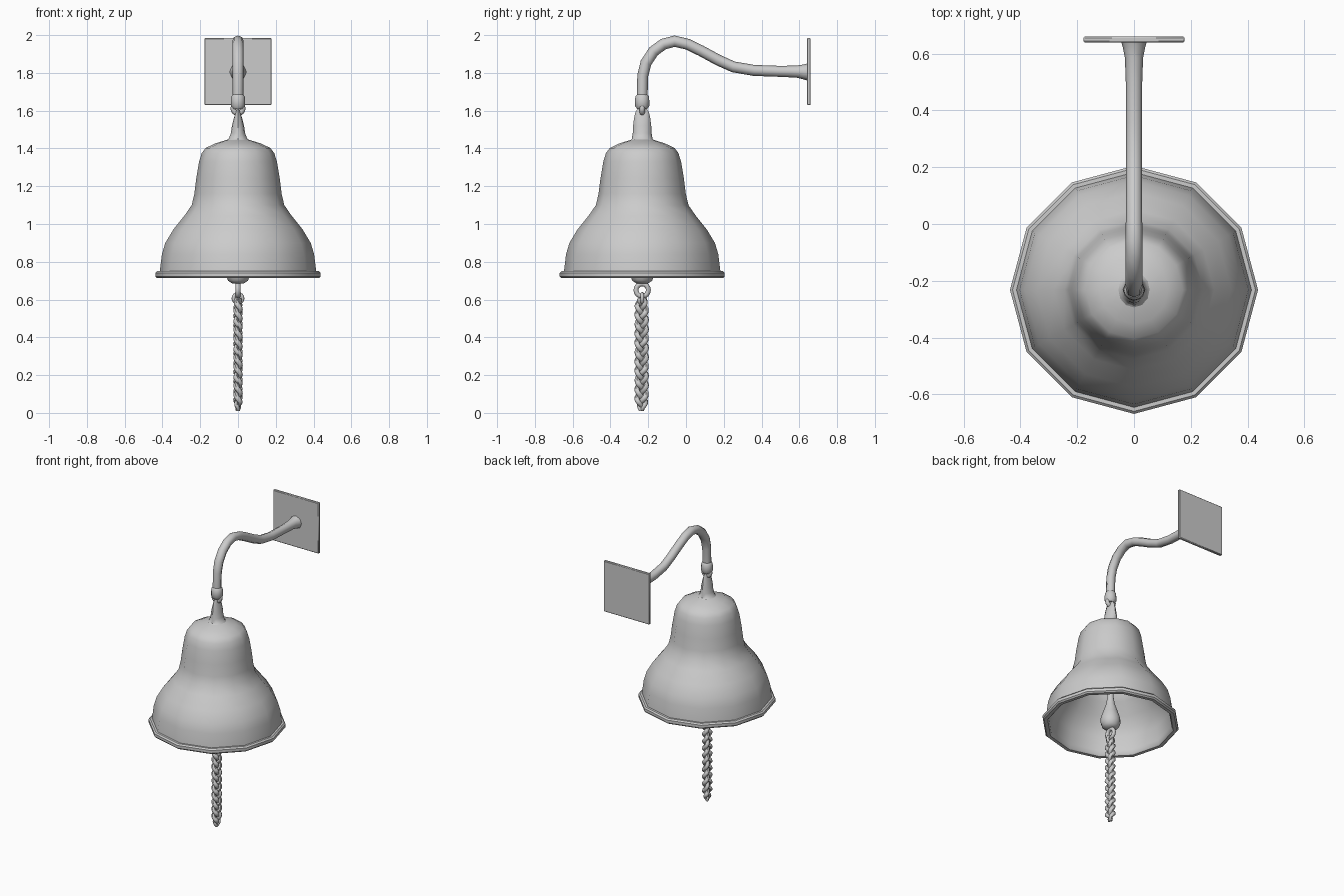
import bpy, bmesh
from math import sin, cos, pi, radians

if "Cube" in bpy.data.objects:
    bpy.data.objects.remove(bpy.data.objects["Cube"])

CY = -0.232  # y of the bell's axis


def finish(ob, angle=40):
    bpy.ops.object.select_all(action='DESELECT')
    ob.select_set(True)
    bpy.context.view_layer.objects.active = ob
    bpy.ops.object.shade_smooth_by_angle(angle=radians(angle))
    return ob


def lathe(name, profile, sides=12, cap=True):
    """Stack of (rx, ry, z) rings around the bell's axis."""
    bm = bmesh.new()
    rings = [[bm.verts.new((rx * cos(2 * pi * i / sides), CY + ry * sin(2 * pi * i / sides), z))
              for i in range(sides)] for rx, ry, z in profile]
    for a, b in zip(rings, rings[1:]):
        for i in range(sides):
            j = (i + 1) % sides
            bm.faces.new((a[i], a[j], b[j], b[i]))
    if cap:
        bm.faces.new(rings[0])
        bm.faces.new(rings[-1])
    bmesh.ops.recalc_face_normals(bm, faces=bm.faces)
    me = bpy.data.meshes.new(name)
    bm.to_mesh(me)
    bm.free()
    ob = bpy.data.objects.new(name, me)
    bpy.context.collection.objects.link(ob)
    return finish(ob)


def rnd(points):
    return [(r, r, z) for r, z in points]


def tube(name, points, res=2):
    """Swept round tube through (x, y, z, radius) points."""
    cu = bpy.data.curves.new(name, 'CURVE')
    cu.dimensions = '3D'
    cu.bevel_depth = 1.0
    cu.bevel_resolution = res
    cu.use_fill_caps = True
    sp = cu.splines.new('POLY')
    sp.points.add(len(points) - 1)
    for p, (x, y, z, r) in zip(sp.points, points):
        p.co = (x, y, z, 1)
        p.radius = r
    ob = bpy.data.objects.new(name, cu)
    bpy.context.collection.objects.link(ob)
    bpy.ops.object.select_all(action='DESELECT')
    ob.select_set(True)
    bpy.context.view_layer.objects.active = ob
    bpy.ops.object.convert(target='MESH')
    return finish(bpy.context.object, 60)


def ring(name, z, major, minor, rot):
    bpy.ops.mesh.primitive_torus_add(location=(0, CY, z), rotation=rot, major_radius=major,
                                     minor_radius=minor, major_segments=16, minor_segments=8)
    bpy.context.object.name = name
    return finish(bpy.context.object, 60)


# Wall plate
bpy.ops.mesh.primitive_cube_add(size=1, location=(0, 0.65, 1.807))
plate = bpy.context.object
plate.name = "wall_plate"
plate.scale = (0.355, 0.02, 0.355)
bpy.ops.object.transform_apply(location=False, rotation=False, scale=True)
bev = plate.modifiers.new("bevel", 'BEVEL')
bev.width = 0.004
bev.segments = 1
finish(plate)

# Curved arm, flared where it meets the plate
path = [(0.645, 1.805, .046), (0.625, 1.805, .040), (0.585, 1.807, .032), (0.50, 1.808, .029),
        (0.36, 1.813, .029), (0.25, 1.832, .029), (0.17, 1.868, .029), (0.08, 1.917, .029),
        (0.01, 1.951, .029), (-0.06, 1.968, .030), (-0.12, 1.952, .030), (-0.172, 1.914, .030),
        (-0.212, 1.853, .030), (-0.229, 1.785, .029), (CY, 1.66, .028)]
tube("arm", [(0, y, z, r) for y, z, r in path])

# Collar and hanging eye at the end of the arm
lathe("collar", rnd([(.028, 1.685), (.036, 1.675), (.038, 1.65), (.038, 1.625), (.026, 1.608)]))
ring("arm_eye", 1.612, .026, .014, (pi / 2, 0, 0))

# Bell neck, flattened towards the top
lathe("bell_neck", [(.075, .075, 1.435), (.05, .055, 1.45), (.038, .05, 1.48), (.032, .048, 1.52),
                    (.022, .043, 1.56), (.012, .036, 1.592), (.006, .024, 1.61)])

# Bell body: outside, rolled lip, then inside
outer = [(.002, 1.456), (.055, 1.447), (.12, 1.427), (.172, 1.402), (.192, 1.375), (.206, 1.33),
         (.221, 1.24), (.231, 1.16), (.245, 1.10), (.283, 1.045), (.343, .97), (.385, .90),
         (.403, .84), (.414, .75)]
lip = [(.428, .75), (.437, .741), (.437, .722), (.428, .713), (.405, .713), (.397, .722)]
inner = [(.394, .75), (.38, .84), (.363, .89), (.323, .956), (.263, 1.03), (.224, 1.09),
         (.205, 1.2), (.188, 1.33), (.16, 1.38), (.05, 1.42), (.002, 1.425)]
lathe("bell", rnd(outer + lip + inner), cap=True)

# Clapper
lathe("clapper", rnd([(.018, 1.43), (.018, 1.0), (.021, .91), (.03, .86), (.05, .80), (.063, .76),
                      (.064, .73), (.053, .70), (.03, .685)]))

# Two interlocked eyes joining clapper and rope
ring("clapper_eye", .65, .033, .013, (0, pi / 2, 0))
ring("rope_eye", .606, .024, .010, (pi / 2, 0, 0))

# Three-strand plaited rope, tapering to a point
top, bottom, steps, turns = .605, .012, 96, 4
for k in range(3):
    pts = []
    for i in range(steps + 1):
        f = i / steps
        z = bottom + (top - bottom) * f
        s = min(1, .25 + f * 9, .55 + (1 - f) * 6)
        t = 2 * pi * (turns * f + k / 3)
        pts.append((.011 * s * sin(2 * t), CY - .003 + .024 * s * sin(t), z, .0145 * min(1, .6 + f * 5)))
    tube(f"rope_strand_{k + 1}", pts, 1)
